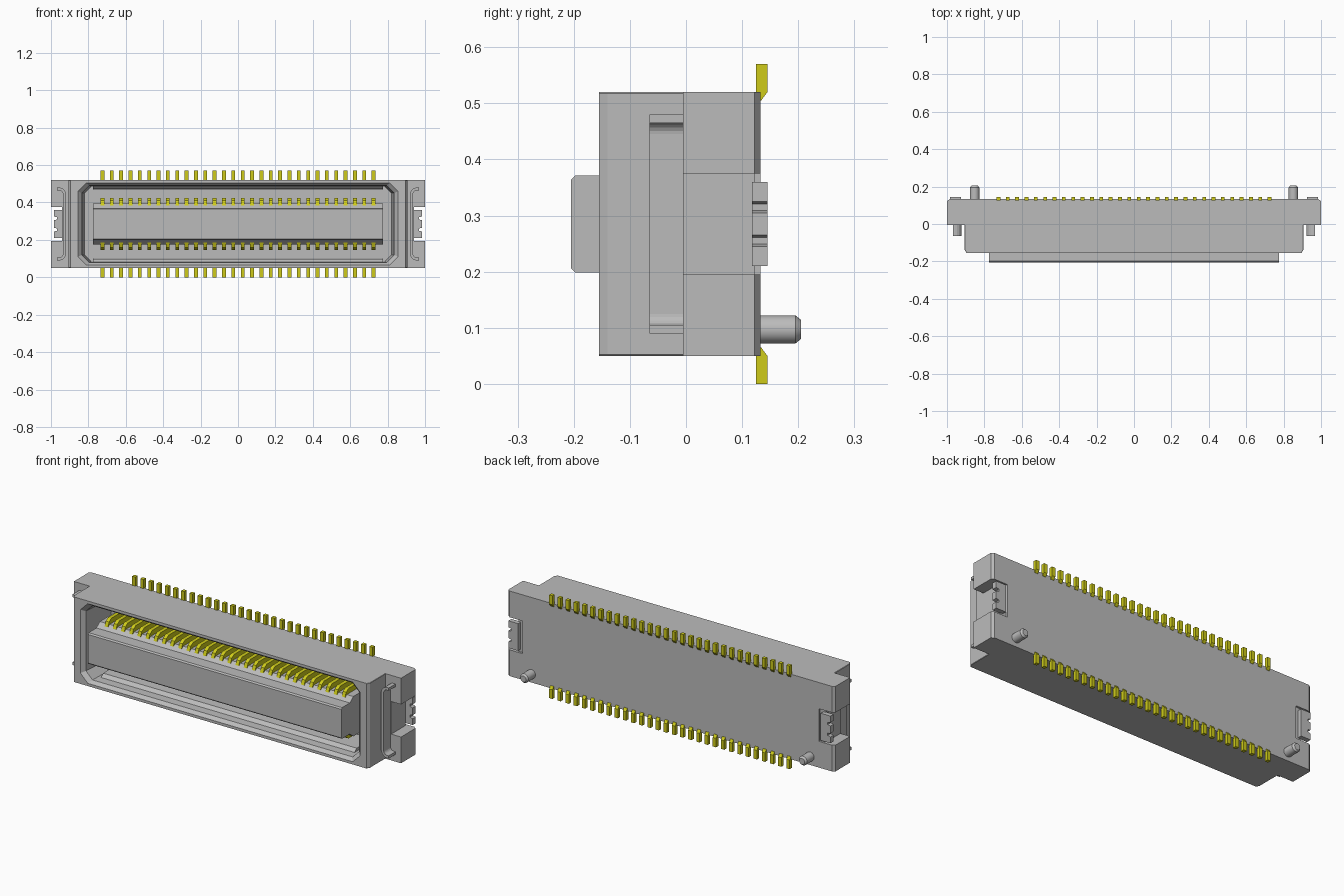
import bpy, bmesh, math
from mathutils import Vector

cube = bpy.data.objects.get("Cube")
if cube:
    bpy.data.objects.remove(cube, do_unlink=True)

MID = 0.285  # height of the horizontal symmetry plane


def material(name, rgb, rough=0.6):
    m = bpy.data.materials.new(name)
    m.use_nodes = True
    m.diffuse_color = (*rgb, 1)
    bsdf = m.node_tree.nodes["Principled BSDF"]
    bsdf.inputs["Base Color"].default_value = (*rgb, 1)
    bsdf.inputs["Roughness"].default_value = rough
    return m


GREY = material("grey_plastic", (0.5, 0.5, 0.5))
GOLD = material("yellow_contact", (0.62, 0.6, 0.01))


def finish(name, bm, mat):
    bmesh.ops.recalc_face_normals(bm, faces=bm.faces)
    mesh = bpy.data.meshes.new(name)
    bm.to_mesh(mesh)
    bm.free()
    mesh.materials.append(mat)
    ob = bpy.data.objects.new(name, mesh)
    bpy.context.collection.objects.link(ob)
    return ob


def loft(bm, rings):
    """Skin a stack of equal-length point rings and cap both ends."""
    loops = [[bm.verts.new(p) for p in r] for r in rings]
    n = len(loops[0])
    for a, b in zip(loops, loops[1:]):
        for i in range(n):
            j = (i + 1) % n
            bm.faces.new((a[i], a[j], b[j], b[i]))
    bm.faces.new(loops[0])
    bm.faces.new(loops[-1])


def prism(bm, profile, axis, lo, hi):
    """Extrude a 2D profile along x (profile y,z), y (x,z) or z (x,y)."""
    def put(p, t):
        return {"x": (t, *p), "y": (p[0], t, p[1]), "z": (*p, t)}[axis]
    loft(bm, [[put(p, t) for p in profile] for t in (lo, hi)])


def flip(profile):
    return [(y, 2 * MID - z) for y, z in profile]


def octagon(y, hx, hz, cut):
    pts = [(hx, hz - cut), (hx - cut, hz), (cut - hx, hz), (-hx, hz - cut),
           (-hx, cut - hz), (cut - hx, -hz), (hx - cut, -hz), (hx, cut - hz)]
    return [(x, y, MID + z) for x, z in pts]


# Housing: outer shell, chamfered front rim and hollow socket in one skin
bm = bmesh.new()
loft(bm, [octagon(0.133, 0.905, 0.235, 0.002),
          octagon(-0.14, 0.905, 0.235, 0.002),
          octagon(-0.155, 0.895, 0.235, 0.002),
          octagon(-0.155, 0.855, 0.22, 0.045),
          octagon(-0.135, 0.835, 0.205, 0.04),
          octagon(0.06, 0.82, 0.2, 0.035)])
finish("housing", bm, GREY)

# Guide ribs along the upper and lower socket walls
bm = bmesh.new()
rib = [(-0.09, 0.080), (-0.07, 0.098), (0.065, 0.102), (0.065, 0.078)]
for prof in (rib, flip(rib)):
    prism(bm, prof, "x", -0.775, 0.775)
finish("socket_ribs", bm, GREY)

# Central tongue with a stepped, bevelled nose
half = [(0.07, 0.11), (-0.1, 0.11), (-0.13, 0.086), (-0.198, 0.086), (-0.205, 0.079)]
tongue = [(y, MID + h) for y, h in half] + [(y, MID - h) for y, h in reversed(half)]
bm = bmesh.new()
prism(bm, tongue, "x", -0.775, 0.775)
finish("tongue", bm, GREY)

# Two rows of thirty contacts and solder tails
contact = [(-0.115, MID + 0.1), (-0.105, MID + 0.125), (-0.085, MID + 0.138),
           (0.065, MID + 0.138), (0.065, MID + 0.1)]
tail = [(0.125, 0.0), (0.145, 0.0), (0.145, 0.05), (0.134, 0.065), (0.125, 0.065)]
for name, prof in (("contacts", contact), ("solder_tails", tail)):
    bm = bmesh.new()
    for i in range(30):
        x = -0.725 + 0.05 * i
        for p in (prof, flip(prof)):
            prism(bm, p, "x", x - 0.01, x + 0.01)
    finish(name, bm, GOLD)

# Side fittings, built once per side
for side, s in (("left", 1), ("right", -1)):
    # Upper and lower mounting ears
    ear = [(s * x, y) for x, y in
           ((0.89, -0.005), (1.0, -0.005), (1.0, 0.122), (0.985, 0.133), (0.89, 0.133))]
    bm = bmesh.new()
    for lo, hi in ((0.05, 0.195), (0.375, 0.52)):
        prism(bm, ear, "z", lo, hi)
    finish(side + "_ears", bm, GREY)

    # Notched hold-down clip between the ears
    edge = [(0.985, 0.21), (0.985, 0.245), (0.968, 0.249), (0.968, 0.261),
            (0.985, 0.265), (0.985, 0.305), (0.968, 0.309), (0.968, 0.321),
            (0.985, 0.325), (0.985, 0.36)]
    clip = [(s * x, z) for x, z in [(0.925, 0.21)] + edge + [(0.925, 0.36)]]
    bm = bmesh.new()
    prism(bm, clip, "y", 0.118, 0.145)
    finish(side + "_clip", bm, GREY)

    # Web joining the clip to the housing
    bm = bmesh.new()
    prism(bm, [(s * x, z) for x, z in
               ((0.9, 0.195), (0.94, 0.195), (0.94, 0.375), (0.9, 0.375))],
          "y", -0.005, 0.122)
    finish(side + "_web", bm, GREY)

    # C-shaped strap with rounded bends, its ends turned outward
    def strap_side(x_end, x_wall, top, r):
        arc = [(x_wall + r * (1 - math.sin(a)), top - r * (1 - math.cos(a)))
               for a in (math.radians(18 * k) for k in range(6))]
        upper = [(x_end, top)] + arc
        return upper + [(x, 2 * MID - z) for x, z in reversed(upper)]

    outer = strap_side(0.967, 0.921, 0.48, 0.035)
    inner = strap_side(0.967, 0.936, 0.465, 0.02)
    bm = bmesh.new()
    prism(bm, [(s * x, z) for x, z in outer + inner[::-1]], "y", -0.065, 0.0)
    finish(side + "_strap", bm, GREY)

    # Locating peg with a chamfered tip
    bm = bmesh.new()
    rings = []
    for y, r in ((0.12, 0.025), (0.195, 0.025), (0.205, 0.017)):
        rings.append([(s * 0.852 + r * math.cos(a), y, 0.097 + r * math.sin(a))
                      for a in (math.tau * k / 24 for k in range(24))])
    loft(bm, rings)
    peg = finish(side + "_locating_peg", bm, GREY)
    bpy.ops.object.select_all(action="DESELECT")
    peg.select_set(True)
    bpy.context.view_layer.objects.active = peg
    bpy.ops.object.shade_smooth_by_angle(angle=math.radians(30))
